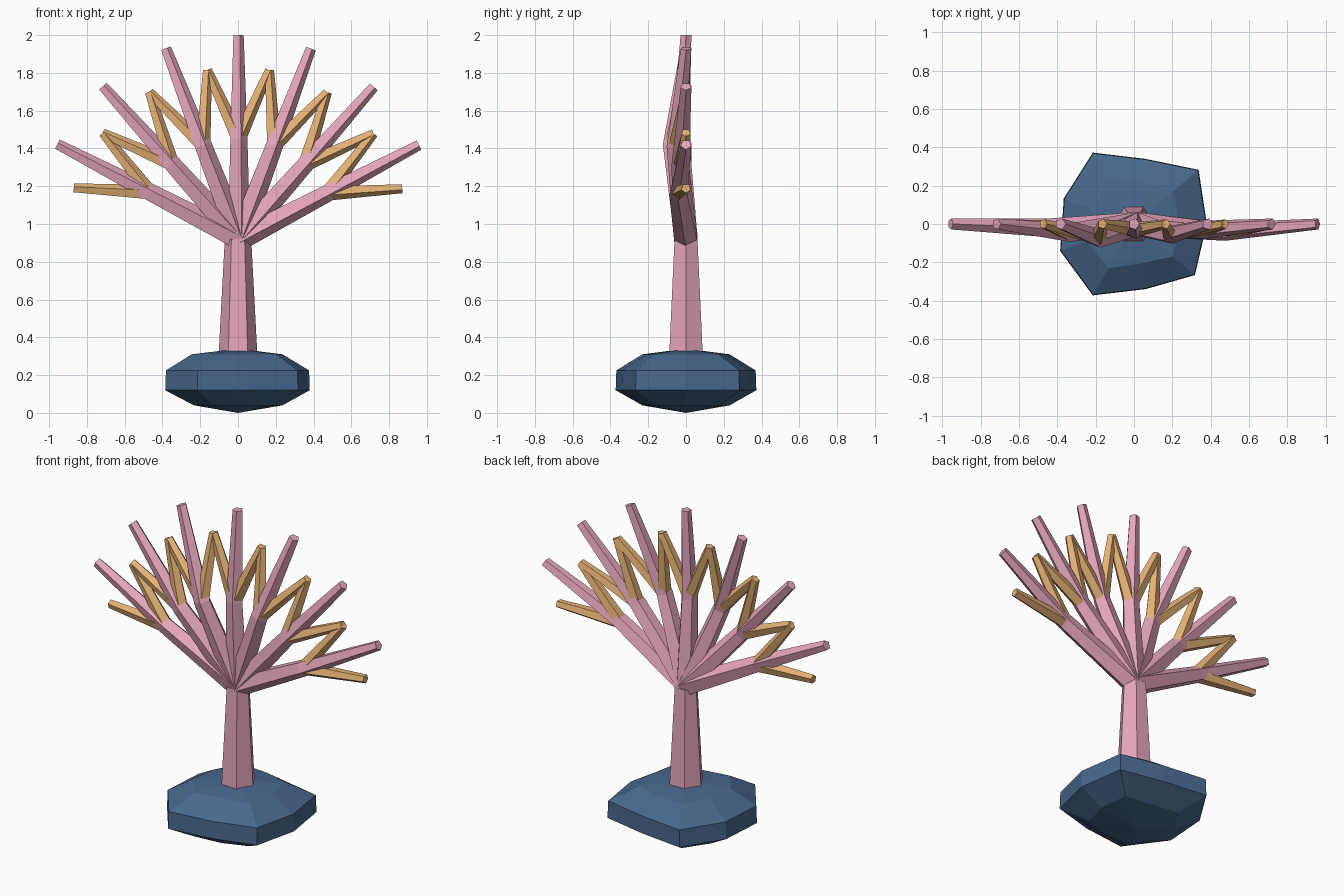
import bpy, bmesh
from math import sin, cos, pi
from mathutils import Vector

if "Cube" in bpy.data.objects:
    bpy.data.objects.remove(bpy.data.objects["Cube"])


def material(name, rgb):
    m = bpy.data.materials.new(name)
    m.diffuse_color = (*rgb, 1)
    m.use_nodes = True
    m.node_tree.nodes["Principled BSDF"].inputs["Base Color"].default_value = m.diffuse_color
    return m


pink = material("coral_pink", (0.78, 0.38, 0.50))
orange = material("twig_orange", (0.78, 0.44, 0.18))
blue = material("rock_blue", (0.065, 0.14, 0.26))


def finish(bm, name, mat):
    bmesh.ops.recalc_face_normals(bm, faces=bm.faces[:])
    me = bpy.data.meshes.new(name)
    bm.to_mesh(me)
    bm.free()
    me.materials.append(mat)
    ob = bpy.data.objects.new(name, me)
    bpy.context.collection.objects.link(ob)
    return ob


def loft(bm, rings):
    """Skin consecutive rings of vertices."""
    n = len(rings[0])
    for a, b in zip(rings, rings[1:]):
        for i in range(n):
            j = (i + 1) % n
            bm.faces.new((a[i], a[j], b[j], b[i]))


def tube(name, points, radii, sides, mat):
    """Capped tapered tube through points lying close to the xz plane."""
    bm = bmesh.new()
    d = points[-1] - points[0]
    d.y = 0
    d.normalize()
    u, v = Vector((d.z, 0, -d.x)), Vector((0, 1, 0))
    rings = []
    for p, r in zip(points, radii):
        rings.append([bm.verts.new(p + r * (u * cos(2 * pi * i / sides) + v * sin(2 * pi * i / sides)))
                      for i in range(sides)])
    loft(bm, rings)
    bm.faces.new(rings[0])
    bm.faces.new(rings[-1])
    return finish(bm, name, mat)


# rock: nine-sided squashed ball with uneven radii
bm = bmesh.new()
radius = [0.38, 0.44, 0.345, 0.43, 0.39, 0.41, 0.43, 0.345, 0.415]
rings = []
for z, scale, wobble in ((0.04, 0.62, 0.03), (0.12, 1, 0), (0.225, 0.99, 0), (0.31, 0.62, -0.03)):
    ring = []
    for i, r in enumerate(radius):
        a = 2 * pi * i / 9
        k = r * scale * (1 + wobble * sin(3 * a))
        ring.append(bm.verts.new((k * cos(a), k * sin(a), z)))
    rings.append(ring)
loft(bm, rings)
for z, ring in ((0.0, rings[0]), (0.34, rings[-1])):
    pole = bm.verts.new((0, 0, z))
    for i in range(9):
        bm.faces.new((ring[i], ring[(i + 1) % 9], pole))
finish(bm, "rock", blue)

# trunk
tube("trunk", [Vector((0, 0, 0.28)), Vector((0, 0, 0.92))], [0.104, 0.07], 6, pink)

# fan of main branches, each slightly bent at the middle and carrying two twigs
root = Vector((0, 0, 0.92))
step = 20.8 * pi / 180
bend = [-0.02, -0.045, -0.075, -0.03, -0.055, -0.03, -0.04]


def fan(angle, length, y=0):
    return root + Vector((sin(angle) * length, y, cos(angle) * length))


for i, y in enumerate(bend):
    a = (i - 3) * step
    mid = fan(a, 0.53, y)
    tube(f"branch_{i + 1}", [root, mid, fan(a, 1.08)], [0.065, 0.05, 0.03], 5, pink)
    for side in (-1, 1):
        tip = fan(a + side * step / 2, 0.91)
        tube(f"twig_{i + 1}_{'left' if side < 0 else 'right'}", [mid, tip], [0.042, 0.026], 5, orange)
